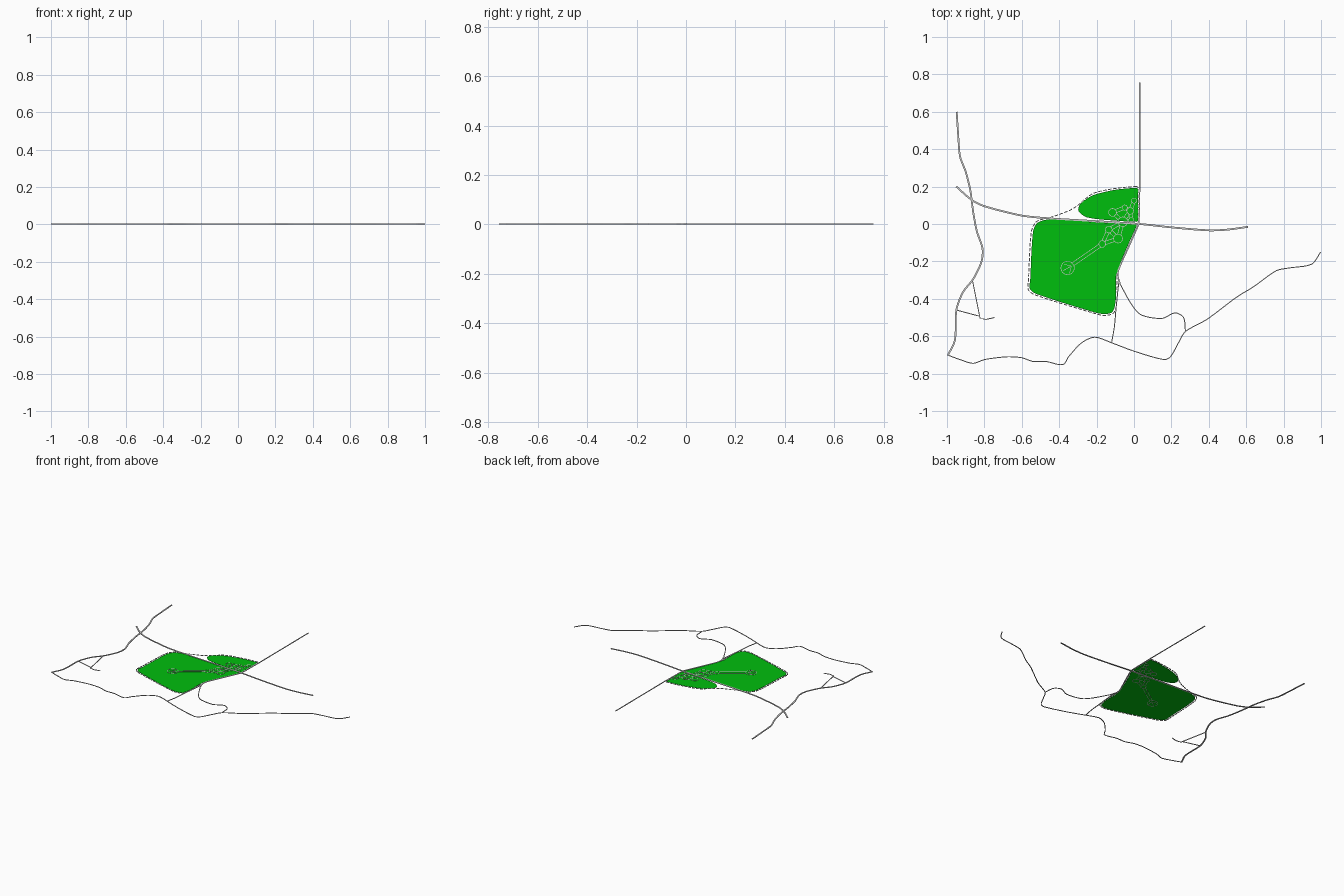
import bpy, bmesh, math
from mathutils import Vector

if "Cube" in bpy.data.objects:
    bpy.data.objects.remove(bpy.data.objects["Cube"])

H = 0.004  # height of the raised lines


def smooth(pts, n=5, closed=False):
    """Smooth curve through 2D points."""
    p = [Vector(q) for q in pts]
    m = len(p)
    out = []
    for i in range(m if closed else m - 1):
        if closed:
            a, b, c, d = (p[(i + k) % m] for k in (-1, 0, 1, 2))
        else:
            a, b, c, d = (p[min(max(i + k, 0), m - 1)] for k in (-1, 0, 1, 2))
        # tangents limited by the segment length, so corners do not overshoot
        s = (c - b).length * 0.8
        t0, t1 = (c - a).normalized() * s, (d - b).normalized() * s
        for k in range(n):
            t = k / n
            out.append(b * (2*t**3 - 3*t**2 + 1) + t0 * (t**3 - 2*t**2 + t)
                       + c * (3*t**2 - 2*t**3) + t1 * (t**3 - t**2))
    if not closed:
        out.append(p[-1])
    return out


def finish(name, bm, mat=None):
    bmesh.ops.recalc_face_normals(bm, faces=bm.faces)
    me = bpy.data.meshes.new(name)
    bm.to_mesh(me)
    bm.free()
    ob = bpy.data.objects.new(name, me)
    bpy.context.collection.objects.link(ob)
    if mat:
        me.materials.append(mat)
    return ob


def strip(bm, line, width, closed=False, top=H):
    """Thin solid ribbon of constant width along a polyline."""
    line = [Vector(q) for q in line]
    n = len(line)
    rows = []
    for i, p in enumerate(line):
        a = line[i - 1] if closed or i else p
        b = line[(i + 1) % n] if closed or i < n - 1 else p
        d = (b - a).normalized()
        o = Vector((-d.y, d.x)) * width / 2
        rows.append([bm.verts.new((*(p + s * o), z))
                     for s, z in ((1, 0), (-1, 0), (-1, top), (1, top))])
    for i in range(n if closed else n - 1):
        r, q = rows[i], rows[(i + 1) % n]
        for k in range(4):
            j = (k + 1) % 4
            bm.faces.new((r[k], r[j], q[j], q[k]))
    if not closed:
        bm.faces.new(rows[0])
        bm.faces.new(rows[-1])


def road(name, pts, width, curved=True):
    bm = bmesh.new()
    strip(bm, smooth(pts) if curved else pts, width)
    return finish(name, bm)


WIDE, THIN = 0.0095, 0.005

# Roads
road("west_road", [(-.948, .6), (-.94, .475), (-.93, .36), (-.9, .28), (-.875, .18),
                   (-.86, .065), (-.84, -.04), (-.81, -.13), (-.815, -.2), (-.86, -.295),
                   (-.915, -.365), (-.95, -.46), (-.957, -.62), (-.994, -.7)], WIDE)
road("cross_road", [(-.95, .2), (-.87, .13), (-.8, .095), (-.6, .045), (-.45, .03), (-.2, .015),
                    (.03, 0), (.2, -.018), (.4, -.034), (.5, -.03), (.61, -.015)], WIDE)
road("south_road", [(-.998, -.7), (-.93, -.725), (-.86, -.745), (-.8, -.725), (-.68, -.71),
                    (-.6, -.715), (-.54, -.735), (-.47, -.735), (-.38, -.752), (-.35, -.71),
                    (-.28, -.635), (-.21, -.605), (-.12, -.635), (0, -.68), (.16, -.725),
                    (.195, -.71), (.235, -.64), (.275, -.575), (.39, -.51), (.55, -.39),
                    (.64, -.335), (.76, -.25), (.83, -.235), (.95, -.215), (.998, -.15)], THIN)
road("north_road", [(.031, .757), (.031, .2), (.027, 0)], 0.006, False)
road("middle_road", [(.026, 0), (-.03, -.125), (-.083, -.245), (-.086, -.28), (-.075, -.32)], 0.008)
road("loop_lane", [(-.075, -.32), (-.01, -.435), (.04, -.487), (.15, -.505), (.22, -.475),
                   (.265, -.5), (.275, -.575)], THIN)
road("link_lane", [(-.08, -.3), (-.095, -.44), (-.105, -.55), (-.12, -.635)], THIN)
road("west_spur_upper", [(-.865, -.295), (-.823, -.505), (-.79, -.51), (-.745, -.5)], THIN, False)
road("west_spur_lower", [(-.95, -.46), (-.83, -.492)], THIN, False)

# Green park areas
green = bpy.data.materials.new("grass_green")
green.diffuse_color = (0.0, 0.52, 0.004, 1)
green.use_nodes = True
green.node_tree.nodes["Principled BSDF"].inputs["Base Color"].default_value = green.diffuse_color


def lawn(name, pts):
    bm = bmesh.new()
    face = bm.faces.new([bm.verts.new((p.x, p.y, 0.001)) for p in smooth(pts, 4, True)])
    ext = bmesh.ops.extrude_face_region(bm, geom=[face], use_keep_orig=True)["geom"]
    for v in ext:
        if isinstance(v, bmesh.types.BMVert):
            v.co.z = 0.0025
    finish(name, bm, green)


lawn("north_lawn", [(.015, .193), (-.1, .183), (-.22, .153), (-.287, .107), (-.297, .07),
                    (-.25, .035), (-.1, .018), (.015, .012), (.021, .02), (.022, .1), (.021, .184)])
lawn("south_lawn", [(.012, -.004), (-.2, .009), (-.45, .025), (-.515, .007), (-.54, -.04),
                    (-.555, -.3), (-.558, -.345), (-.525, -.373), (-.22, -.47), (-.155, -.482),
                    (-.113, -.468), (-.097, -.4), (-.094, -.27), (-.035, -.12), (.012, -.015)])

# Dashed boundary around both lawns
bm = bmesh.new()
edge = smooth([(.015, .2), (-.1, .19), (-.22, .163), (-.3, .1), (-.35, .07), (-.45, .034),
               (-.52, .014), (-.549, -.04), (-.564, -.3), (-.565, -.352), (-.525, -.381),
               (-.2, -.481), (-.155, -.489), (-.108, -.475), (-.09, -.4), (-.089, -.27),
               (-.03, -.12), (.02, -.01), (.025, .1), (.024, .19)], 4, True)
dash, gap, travelled = 0.019, 0.008, 0.0
for a, b in zip(edge, edge[1:] + edge[:1]):
    length, s = (b - a).length, 0.0
    while s < length - 1e-6:
        phase = travelled % (dash + gap)
        drawn = phase < dash
        step = min(length - s, (dash if drawn else dash + gap) - phase + 1e-6)
        if drawn and step > 1e-4:
            strip(bm, [a.lerp(b, s / length), a.lerp(b, (s + step) / length)], 0.005)
        s += step
        travelled += step
finish("dashed_boundary", bm)

# Footpath network: outlined plazas joined by double lines
LINE = 0.003


def ring(bm, x, y, r):
    strip(bm, [(x + r * math.cos(k * math.pi / 8), y + r * math.sin(k * math.pi / 8))
               for k in range(16)], LINE, True)


plazas = [(-.355, -.235, .036), (-.17, -.107, .018), (-.085, -.078, .024), (-.06, .012, .026),
          (-.115, .062, .021), (-.135, -.03, .018), (-.02, .07, .018), (.0, .125, .014),
          (-.05, .088, .014), (-.015, .02, .014)]
bm = bmesh.new()
for x, y, r in plazas:
    ring(bm, x, y, r)
finish("path_plazas", bm)

bm = bmesh.new()
for i, j in [(0, 1), (1, 2), (1, 5), (2, 3), (3, 4), (3, 5), (3, 6), (6, 7), (4, 8),
             (6, 8), (3, 9), (2, 5), (6, 9)]:
    a, b = Vector(plazas[i][:2]), Vector(plazas[j][:2])
    d = (b - a).normalized()
    side = Vector((-d.y, d.x)) * 0.009
    a, b = a + d * plazas[i][2] * 0.9, b - d * plazas[j][2] * 0.9
    for s in (1, -1):
        strip(bm, [a + s * side, b + s * side], LINE)
# large plaza: walkway edges running across it
for p in [(-.38, -.25), (-.345, -.265), (-.375, -.215)]:
    strip(bm, [p, (-.335, -.225)], LINE)
finish("path_edges", bm)
